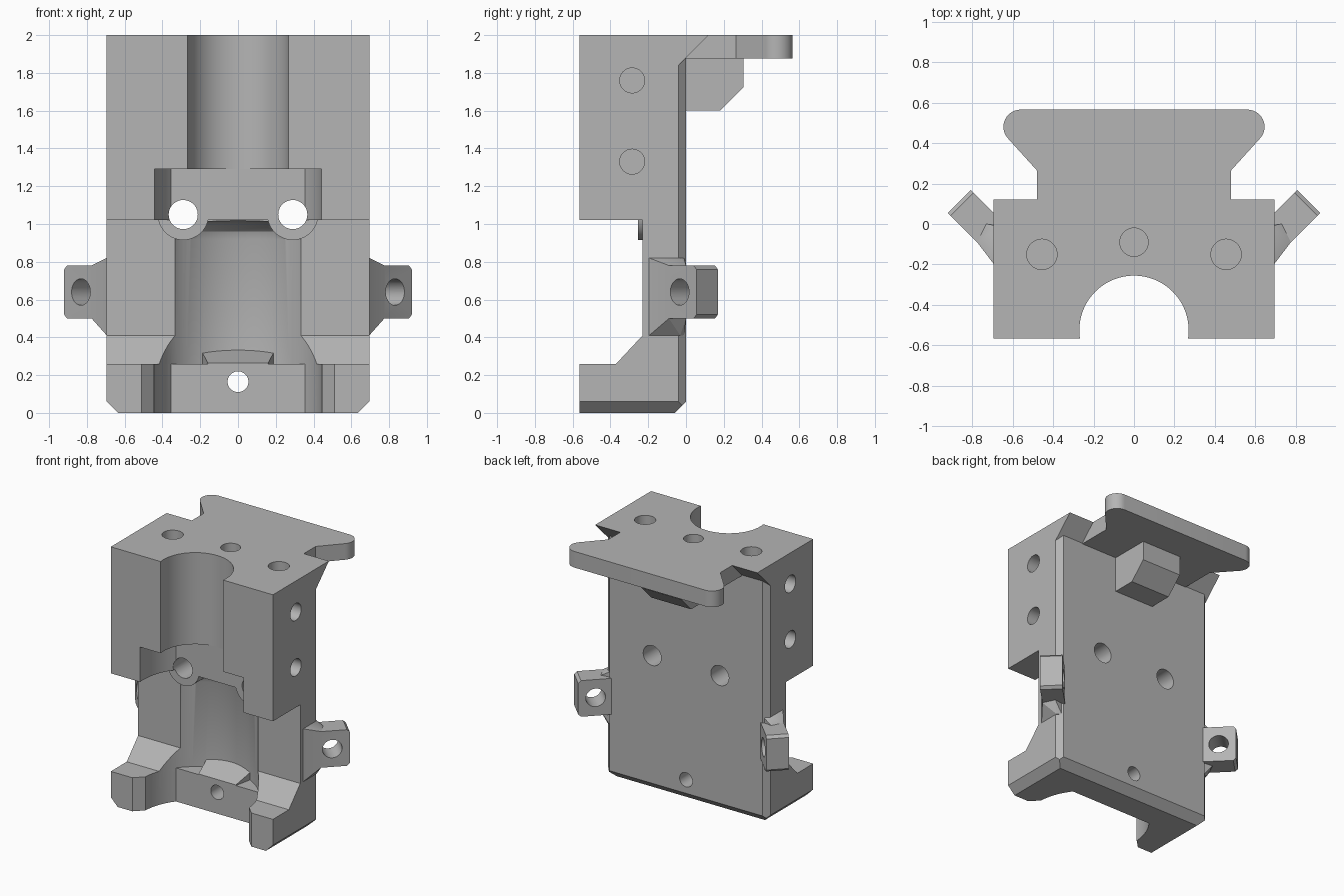
import bpy, bmesh
from math import sin, cos, asin, pi, radians
from mathutils import Vector

if "Cube" in bpy.data.objects:
    bpy.data.objects.remove(bpy.data.objects["Cube"])

grey = bpy.data.materials.new("plain grey")
grey.use_nodes = True
COLOUR = (0.46, 0.46, 0.46, 1)
grey.diffuse_color = COLOUR
grey.node_tree.nodes["Principled BSDF"].inputs["Base Color"].default_value = COLOUR


def make(name, bm):
    bmesh.ops.recalc_face_normals(bm, faces=bm.faces)
    mesh = bpy.data.meshes.new(name)
    bm.to_mesh(mesh)
    bm.free()
    mesh.materials.append(grey)
    ob = bpy.data.objects.new(name, mesh)
    bpy.context.collection.objects.link(ob)
    return ob


def prism(name, pts, axis, lo, hi):
    """Extrude a 2D outline along an axis; the outline uses the other two axes in order."""
    bm = bmesh.new()
    place = {"x": lambda p, t: (t, p[0], p[1]),
             "y": lambda p, t: (p[0], t, p[1]),
             "z": lambda p, t: (p[0], p[1], t)}[axis]
    a = [bm.verts.new(place(p, lo)) for p in pts]
    b = [bm.verts.new(place(p, hi)) for p in pts]
    bm.faces.new(a)
    bm.faces.new(b)
    for i in range(len(a)):
        j = (i + 1) % len(a)
        bm.faces.new((a[i], a[j], b[j], b[i]))
    return make(name, bm)


def arc(cx, cy, r, start=0.0, end=2 * pi, n=48):
    full = end - start > 2 * pi - 0.001
    return [(cx + r * cos(start + (end - start) * i / (n if full else n - 1)),
             cy + r * sin(start + (end - start) * i / (n if full else n - 1))) for i in range(n)]


def lathe(name, profile, cy, n=96):
    """Revolve (radius, z) points, first and last on the axis."""
    bm = bmesh.new()
    rings = []
    for r, z in profile:
        if r == 0:
            rings.append([bm.verts.new((0, cy, z))] * n)
        else:
            rings.append([bm.verts.new((x, y, z)) for x, y in arc(0, cy, r, n=n)])
    for lower, upper in zip(rings, rings[1:]):
        for i in range(n):
            j = (i + 1) % n
            bm.faces.new(list(dict.fromkeys((lower[i], lower[j], upper[j], upper[i]))))
    return make(name, bm)


def hull(name, pts):
    bm = bmesh.new()
    for p in pts:
        bm.verts.new(p)
    bmesh.ops.convex_hull(bm, input=bm.verts)
    return make(name, bm)


def boolean(ob, tool, op="DIFFERENCE"):
    mod = ob.modifiers.new("bool", "BOOLEAN")
    mod.operation, mod.solver, mod.object = op, "EXACT", tool
    bpy.context.view_layer.objects.active = ob
    bpy.ops.object.modifier_apply(modifier=mod.name)
    bpy.data.objects.remove(tool)


W, FRONT, WALL, BORE_Y, BIG, SMALL = 0.695, -0.565, -0.255, -0.525, 0.445, 0.27

# Body from its side profile
body = prism("main_body", [(FRONT, 0), (-0.06, 0), (0, 0.06), (0, 2), (FRONT, 2), (FRONT, 1.02),
                           (-0.23, 1.02), (-0.23, 0.41), (-0.37, 0.26), (FRONT, 0.26)], "x", -W, W)
for s in (-1, 1):
    # Bevelled rear uprights and lower side edges
    boolean(body, prism("cut", [(s * (W + 0.1), -0.14), (s * (W + 0.1), 0.1), (s * (W - 0.14), 0.1)],
                        "z", -0.1, 2.1))
    boolean(body, prism("cut", [(s * (W + 0.1), 0.16), (s * (W + 0.1), -0.1), (s * (W - 0.16), -0.1)],
                        "y", -1, 1))

# Sloped top overhang and the flared rear plate
boolean(body, prism("slope", [(-0.05, 1.83), (0.12, 2), (-0.05, 2)], "x", -W, W), "UNION")
half = [(0.48, -0.02), (0.48, 0.265)] + arc(0.56, 0.48, 0.085, -pi / 4, pi / 2, 16)
boolean(body, prism("plate", half + [(-x, y) for x, y in reversed(half)], "z", 1.875, 2), "UNION")

# Upper bore, lower bore with rounded ceiling, and the two flat-backed pockets
boolean(body, prism("cut", arc(0, BORE_Y, SMALL, n=96), "z", 1.2, 2.1))
boolean(body, lathe("cut", [(0, 0.26), (BIG, 0.26), (BIG, 0.92), (0.43, 0.96), (0.39, 0.995),
                            (0.34, 1.013), (SMALL, 1.02), (0, 1.02)], BORE_Y))
edge = asin((WALL - BORE_Y) / BIG)
pocket = arc(0, BORE_Y, BIG, pi - edge, 2 * pi + edge, 64)
boolean(body, prism("cut", pocket, "z", 0.98, 1.29))
boolean(body, prism("cut", pocket, "z", -0.1, 0.3))
boolean(body, prism("cut", [(-0.56, -0.615), (0.56, -0.615), (0.44, -0.495), (-0.44, -0.495)],
                    "z", -0.1, 0.3))

# Ramp behind the lower lip
boolean(body, hull("ramp", [(s * x, y, z) for s in (-1, 1) for x, y, z in
                            ((0.16, WALL, 0.2), (0.16, WALL, 0.265), (0.165, -0.17, 0.28),
                             (0.2, -0.06, 0.34), (0.2, -0.06, 0.2))]), "UNION")

# Round bosses, then the through holes and blind holes
for s in (-1, 1):
    boolean(body, prism("boss", arc(s * 0.29, 1.05, 0.135), "y", WALL, -0.04), "UNION")
for s in (-1, 1):
    boolean(body, prism("cut", arc(s * 0.29, 1.05, 0.077), "y", -0.7, 0.2))
    boolean(body, prism("cut", arc(s * 0.455, -0.15, 0.075), "z", 1.6, 2.1))
    for z in (1.33, 1.76):
        boolean(body, prism("cut", arc(-0.285, z, 0.066), "x", *sorted((s * 0.5, s * 0.8))))
boolean(body, prism("cut", arc(0, -0.09, 0.07), "z", 1.6, 2.1))
boolean(body, prism("cut", arc(0, 0.165, 0.055), "y", -0.7, 0.2))

# Rear stop block below the plate
block = prism("rear_block", [(-0.02, 1.6), (0.18, 1.6), (0.305, 1.725), (0.305, 1.89), (-0.02, 1.89)],
              "x", -0.17, 0.17)

# Angled ears with a cross hole and a gusset to the body
parts = [body, block]
along, across = Vector((1, 1, 0)).normalized(), Vector((-1, 1, 0)).normalized()
tip = Vector((0.92, 0.055, 0.64))
for s, side in ((1, "left"), (-1, "right")):
    def spot(a, c, h):
        p = tip + along * a + across * c
        return (s * p.x, p.y, p.z + h)

    outline = [(-0.34, -0.14), (-0.02, -0.14), (0, -0.12), (0, 0.12), (-0.02, 0.14), (-0.34, 0.14)]
    ear = hull(side + "_ear", [spot(a, c, h) for a, h in outline for c in (0, 0.16)])
    gusset = hull("gusset", [(s * x, y, z) for x, y, z in
                             ((0.66, -0.2, 0.41), (0.66, -0.2, 0.82), (0.66, -0.01, 0.41),
                              (0.66, -0.01, 0.82), (0.695, -0.195, 0.41), (0.695, -0.195, 0.82),
                              (0.695, -0.03, 0.41), (0.695, -0.03, 0.82), (0.775, -0.09, 0.5),
                              (0.775, -0.09, 0.78), (0.73, 0, 0.5), (0.73, 0, 0.78))])
    boolean(ear, gusset, "UNION")
    hole = hull("cut", [spot(-0.125 + a, c, h) for a, h in arc(0, 0, 0.07) for c in (-0.1, 0.3)])
    boolean(ear, hole)
    parts.append(ear)

# Smooth the round walls, keep the edges crisp
bpy.ops.object.select_all(action="DESELECT")
for ob in parts:
    ob.select_set(True)
bpy.context.view_layer.objects.active = body
bpy.ops.object.shade_smooth_by_angle(angle=radians(25))
